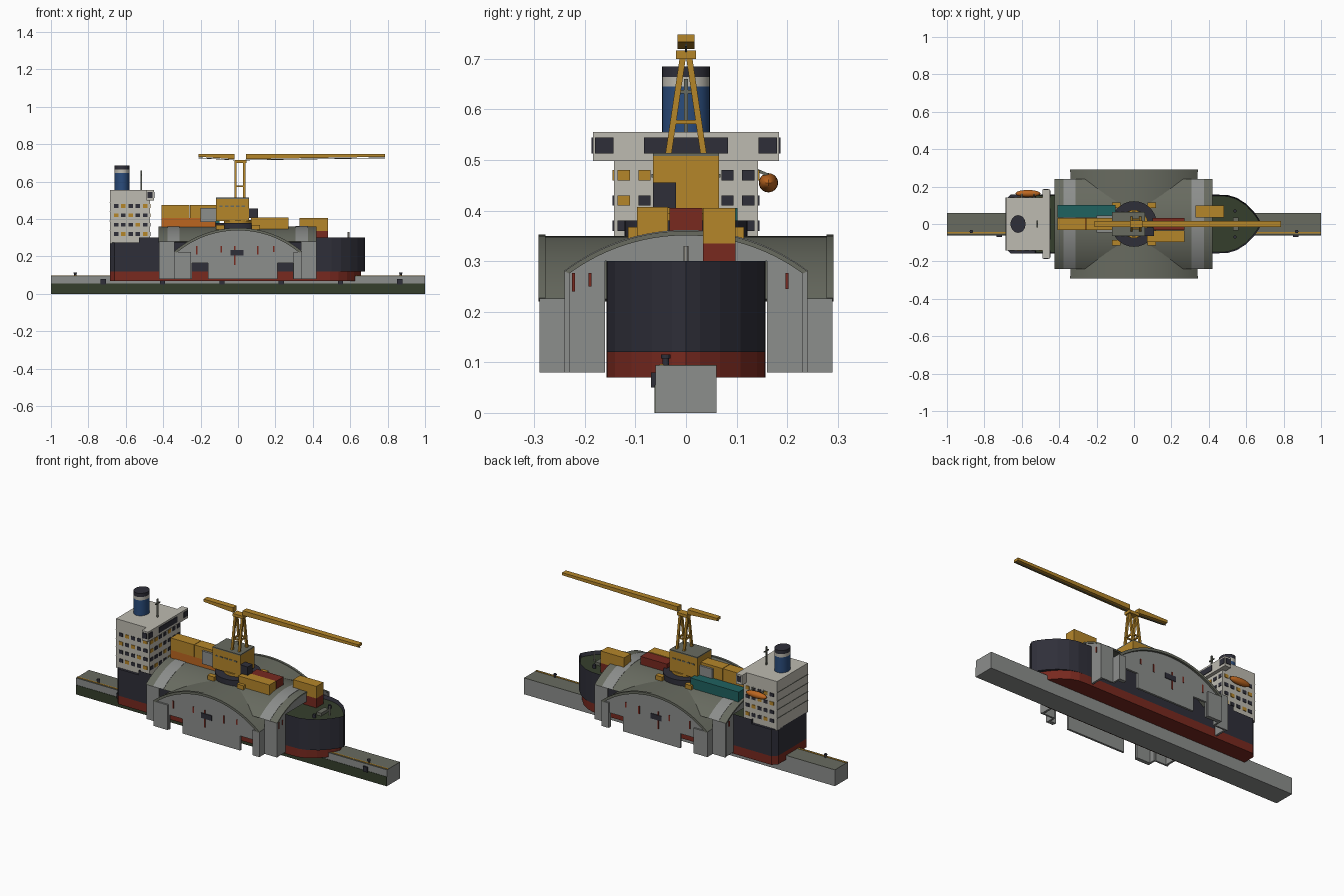
import bpy, bmesh, math
from mathutils import Vector, Matrix

old = bpy.data.objects.get("Cube")
if old:
    bpy.data.objects.remove(old, do_unlink=True)


def material(name, code):
    srgb = [int(code[i:i + 2], 16) / 255 for i in (0, 2, 4)]
    rgba = [((c + 0.055) / 1.055) ** 2.4 for c in srgb] + [1]
    m = bpy.data.materials.new(name)
    m.use_nodes = True
    m.diffuse_color = rgba
    m.node_tree.nodes["Principled BSDF"].inputs["Base Color"].default_value = rgba
    return m


concrete = material("concrete", "8C8E8C")
roofing = material("olive roofing", "686B60")
navy = material("dark navy", "2F2F39")
red = material("rust red", "78291F")
yellow = material("crane yellow", "B5862A")
white = material("off white", "BEBBB1")
blue = material("funnel blue", "2A4C7C")
orange = material("orange", "BC6620")
teal = material("teal", "1F6260")
green = material("algae green", "353E2C")
smooth = []


def finish(name, bm, *mats):
    bmesh.ops.recalc_face_normals(bm, faces=bm.faces)
    me = bpy.data.meshes.new(name)
    bm.to_mesh(me)
    bm.free()
    ob = bpy.data.objects.new(name, me)
    bpy.context.collection.objects.link(ob)
    for m in mats:
        me.materials.append(m)
    return ob


def prism(name, pts, axis, a, b, mat, round_it=False):
    """Extrude a flat outline along one axis, from a to b."""
    place = {"x": lambda p, t: (t, *p), "y": lambda p, t: (p[0], t, p[1]),
             "z": lambda p, t: (*p, t)}[axis]
    bm = bmesh.new()
    face = bm.faces.new([bm.verts.new(place(p, a)) for p in pts])
    new = bmesh.ops.extrude_face_region(bm, geom=[face])["geom"]
    shift = Vector(place((0, 0), b - a))
    bmesh.ops.translate(bm, vec=shift, verts=[v for v in new if isinstance(v, bmesh.types.BMVert)])
    ob = finish(name, bm, mat)
    if round_it:
        smooth.append(ob)
    return ob


def box(name, x0, x1, y0, y1, z0, z1, mat):
    return prism(name, [(x0, y0), (x1, y0), (x1, y1), (x0, y1)], "z", z0, z1, mat)


def strut(name, a, b, w, mat):
    a, b = Vector(a), Vector(b)
    bm = bmesh.new()
    bmesh.ops.create_cube(bm, size=1)
    rot = (b - a).to_track_quat("Z", "Y").to_matrix().to_4x4()
    bm.transform(Matrix.Translation((a + b) / 2) @ rot @ Matrix.Diagonal((w, w, (b - a).length, 1)))
    return finish(name, bm, mat)


def oval(cx, cy, rx, ry, n=32):
    return [(cx + rx * math.cos(2 * math.pi * i / n), cy + ry * math.sin(2 * math.pi * i / n)) for i in range(n)]


def arc(w, spring, apex, n=24):
    """Circular arch from +w to -w."""
    rise = apex - spring
    r = (w * w + rise * rise) / (2 * rise)
    half = math.asin(w / r)
    angles = [half - 2 * half * i / n for i in range(n + 1)]
    return [(r * math.sin(t), apex - r + r * math.cos(t)) for t in angles]


def vault(name, w, spring, apex, t, axis, a, b, mat):
    lower = arc(w - t, spring - t / 2, apex - t)
    prism(name, arc(w, spring, apex) + lower[::-1], axis, a, b, mat, True)


# Quay with algae, kerb line, bollards and fenders
box("quay", -1, 1, -.06, .06, 0, .093, concrete)
box("quay_top", -1, 1, -.06, .06, .093, .095, roofing)
box("quay_algae", -1, 1, -.062, -.06, 0, .055, green)
box("quay_kerb_line", -1, 1, -.052, -.044, .095, .097, yellow)
for x in (-.87, .87):
    prism("bollard", oval(x, -.04, .006, .006, 12), "z", .095, .11, navy)
    prism("bollard_cap", oval(x, -.04, .009, .009, 12), "z", .108, .115, navy)
for i in range(6):
    x = -.72 + .317 * i
    box("fender", x - .014, x + .014, -.069, -.06, .05, .08, navy)

# Hull
side = [(-.685, .13), (-.66, .157), (.44, .157), (.5, .155), (.55, .14),
        (.6, .108), (.64, .067), (.668, .028), (.68, 0)]
outline = side + [(x, -y) for x, y in side[-2::-1]]
prism("hull_bottom", [(x - max(0, x - .4) * .08, y) for x, y in outline], "z", .07, .12, red)
prism("hull_stern", [p for p in outline if p[0] < 0] + [], "z", .12, .121, navy)
prism("hull_aft", [(-.5, .157), (-.66, .157), (-.685, .13), (-.685, -.13), (-.66, -.157), (-.5, -.157)],
      "z", .12, .275, navy)
fore = [(max(x, -.53), y) for x, y in side if x > -.68]
hull = prism("hull_fore", fore + [(x, -y) for x, y in fore[-2::-1]], "z", .12, .30, navy)
hull.data.materials.append(green)
bm = bmesh.new()
bm.from_mesh(hull.data)
deck = max(bm.faces, key=lambda f: f.calc_center_median().z)
bmesh.ops.inset_region(bm, faces=[deck], thickness=.007)
bmesh.ops.translate(bm, vec=(0, 0, -.02), verts=deck.verts)
deck.material_index = 1
bm.to_mesh(hull.data)
bm.free()
box("windlass", .53, .56, -.035, .035, .28, .297, roofing)
prism("bow_post", oval(.59, 0, .005, .005, 10), "z", .28, .33, white)
for y in (-.07, .07):
    prism("deck_bollard", oval(.54, y, .009, .009, 12), "z", .28, .3, navy)

# Hall: two crossing vaults, end walls and gables
vault("long_roof", .24, .28, .36, .009, "x", -.425, .42, roofing)
vault("cross_roof", .34, .225, .35, .01, "y", -.29, .29, roofing)
for x in (-.345, .34):
    vault("roof_light_band", .241, .281, .362, .003, "x", x - .033, x + .033, concrete)
for y in (-.29, .28):
    vault("gable_rim", .342, .227, .353, .014, "y", y - .002, y + .012, roofing)
gable = arc(.335, .222, .343) + [(-.335, .08), (-.245, .08), (-.245, .165), (-.16, .165), (-.16, .08),
                                 (.21, .08), (.21, .165), (.295, .165), (.295, .08), (.335, .08)]
end = arc(.235, .276, .355) + [(-.235, .08), (-.16, .08), (-.16, .30), (.16, .30), (.16, .08), (.235, .08)]
for s in (-1, 1):
    prism("gable_wall", gable, "y", s * .268, s * .28, concrete)
    prism("end_wall", end, "x", s * .405, s * .417, concrete)
    for t in (-1, 1):
        x, y = s * .38, t * .235
        box("long_side_wall", x - .042, x + .04, y - .005, y + .005, .08, .28, concrete)
        x, y = s * .335, t * .262
        box("cross_side_wall", x - .005, x + .005, y - .028, y + .028, .08, .226, concrete)
    for x0, x1 in ((-.335, -.25), (.297, .335)):
        box("buttress", x0, x1, s * .278, s * .29, .08, .225, concrete)
    box("gable_window", -.04, .03, s * .28, s * .284, .205, .235, navy)
    for x, z in ((-.22, .21), (-.09, .22), (-.018, .155), (.105, .21), (.19, .225)):
        box("gable_rust", x - .004, x + .004, s * .28, s * .283, z, .255, red)
    for y, z in ((-.222, .24), (-.19, .25), (.2, .245)):
        box("end_rust", s * .417, s * .42, y - .003, y + .003, z, .277, red)

# Accommodation block and bridge
box("accommodation", -.685, -.47, -.142, .142, .27, .555, white)
box("bridge", -.49, -.45, -.184, .184, .498, .555, white)
box("bridge_windows", -.45, -.447, -.083, .083, .513, .545, navy)
for s in (-1, 1):
    box("wing_window", -.45, -.447, s * .143, s * .18, .513, .545, navy)
    box("wing_side_window", -.484, -.458, s * .184, s * .187, .513, .545, navy)
lit = {(0, 1), (1, 3), (2, 0), (2, 2), (3, 1), (3, 4), (0, 4)}
for row in range(4):
    z = .31 + .05 * row
    for col in range(5):
        mat = yellow if (row, col) in lit else navy
        x = -.652 + .039 * col
        for s in (-1, 1):
            box("side_window", x - .012, x + .012, s * .142, s * .145, z, z + .02, mat)
    for col in range(7):
        mat = yellow if (row, col) in lit or (row, col) == (3, 0) else navy
        y = -.123 + .041 * col
        box("front_window", -.47, -.467, y - .012, y + .012, z, z + .02, mat)
    box("stern_deck_line", -.687, -.685, -.142, .142, z + .028, z + .031, roofing)

# Funnel, mast and lifeboat
for name, z0, z1, mat in (("funnel", .555, .645, blue), ("funnel_band", .645, .664, white),
                          ("funnel_top", .664, .685, navy)):
    prism(name, oval(-.62, 0, .04, .047), "z", z0, z1, mat, True)
strut("mast", (-.517, 0, .555), (-.517, 0, .66), .008, roofing)
strut("mast_yard", (-.517, -.02, .635), (-.517, .02, .635), .006, roofing)
bm = bmesh.new()
bmesh.ops.create_uvsphere(bm, u_segments=20, v_segments=12, radius=1)
bm.transform(Matrix.Translation((-.567, .163, .455)) @ Matrix.Diagonal((.067, .019, .019, 1)))
smooth.append(finish("lifeboat", bm, orange))
for x in (-.6, -.535):
    strut("davit", (x, .14, .48), (x, .163, .47), .006, roofing)

# Containers
for mat, x0, x1, y0, y1, z0, z1 in (
        (orange, -.41, -.12, -.033, .033, .335, .405), (yellow, -.41, -.26, -.033, .033, .405, .475),
        (yellow, -.257, -.1, -.033, .033, .405, .475), (teal, -.41, -.1, .036, .102, .335, .405),
        (yellow, .07, .27, -.097, -.036, .335, .407), (red, .1, .27, -.033, .033, .335, .405),
        (red, .33, .48, .034, .098, .27, .335), (yellow, .33, .48, .034, .098, .335, .405)):
    box("container", x0, x1, y0, y1, z0, z1, mat)

# Crane base and machinery house
prism("turntable", oval(0, 0, .122, .122), "z", .34, .38, navy, True)
prism("slewing_ring", oval(0, 0, .075, .075), "z", .38, .395, yellow, True)
for x in (-.095, .095):
    for y in (-.1, .1):
        box("crane_foot", x - .022, x + .022, y - .015, y + .015, .335, .368, yellow)
box("machinery_house", -.118, .06, -.065, .065, .39, .508, yellow)
box("house_roof", -.118, .06, -.065, .065, .508, .514, roofing)
box("engine_box", -.2, -.118, -.045, .045, .385, .46, concrete)
box("operator_cab", .06, .108, -.065, -.02, .405, .456, navy)
for s in (-1, 1):
    for i in range(5):
        x = -.1 + .03 * i
        box("louvre", x, x + .018, s * .065, s * .068, .465, .472, roofing)

# Crane tower frame and jibs
for x in (-.013, .033):
    for s in (-1, 1):
        strut("tower_leg", (x, s * .035, .51), (x, s * .006, .705), .012, yellow)
    strut("tower_tie", (x, -.028, .575), (x, .028, .575), .008, yellow)
for s in (-1, 1):
    strut("tower_side_tie", (-.013, s * .025, .575), (.033, s * .025, .575), .008, yellow)
box("tower_cap", -.02, .045, -.02, .02, .7, .717, yellow)
prism("main_jib", [(.042, .72), (.785, .733), (.785, .748), (.042, .748)], "y", -.017, .017, yellow)
prism("counter_jib", [(-.21, .733), (-.02, .72), (-.02, .748), (-.21, .748)], "y", -.017, .017, yellow)
strut("main_jib_cable", (.04, 0, .716), (.785, 0, .727), .004, roofing)
strut("counter_jib_cable", (-.02, 0, .716), (-.21, 0, .727), .004, roofing)

# Soft shading on the curved parts
bpy.ops.object.select_all(action="DESELECT")
for ob in smooth:
    ob.select_set(True)
bpy.context.view_layer.objects.active = smooth[0]
bpy.ops.object.shade_smooth_by_angle(angle=math.radians(30))
